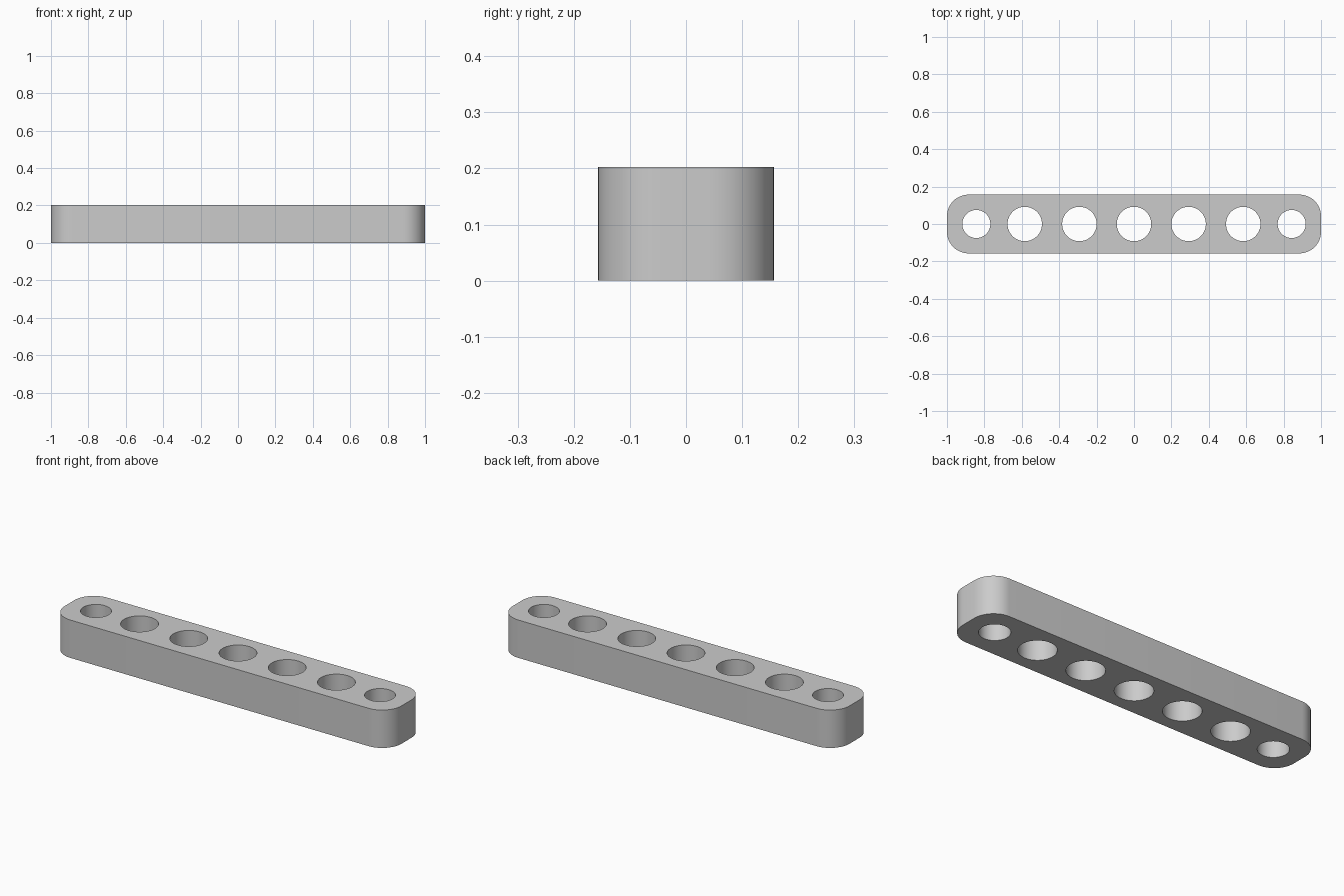
import bpy
import bmesh
import math
from mathutils import Matrix, Vector

LENGTH, WIDTH, HEIGHT = 2.0, 0.314, 0.203
CORNER = 0.115
PITCH, HOLE = 0.292, 0.092
END_X, END_HOLE = 0.843, 0.075

default = bpy.data.objects.get("Cube")
if default:
    bpy.data.objects.remove(default, do_unlink=True)

grey = bpy.data.materials.new("plain grey")
grey.use_nodes = True
grey.diffuse_color = (0.6, 0.6, 0.6, 1)
grey.node_tree.nodes["Principled BSDF"].inputs["Base Color"].default_value = grey.diffuse_color


def make_object(name, bm):
    mesh = bpy.data.meshes.new(name)
    bm.to_mesh(mesh)
    bm.free()
    mesh.materials.append(grey)
    obj = bpy.data.objects.new(name, mesh)
    bpy.context.collection.objects.link(obj)
    return obj


# Bar: a block with its upright edges rounded
bm = bmesh.new()
bmesh.ops.create_cube(bm, size=1)
bmesh.ops.scale(bm, vec=Vector((LENGTH, WIDTH, HEIGHT)), verts=bm.verts)
bmesh.ops.translate(bm, vec=Vector((0, 0, HEIGHT / 2)), verts=bm.verts)
upright = [e for e in bm.edges if abs(e.verts[0].co.z - e.verts[1].co.z) > HEIGHT / 2]
bmesh.ops.bevel(bm, geom=upright, offset=CORNER, segments=12, profile=0.5, affect='EDGES')
bar = make_object("bar", bm)

# Hole cutters: five wide ones in a row, a narrower one at each end
holes = [(i * PITCH, HOLE) for i in range(-2, 3)]
holes += [(side * END_X, END_HOLE) for side in (-1, 1)]
bm = bmesh.new()
for x, radius in holes:
    bmesh.ops.create_cone(bm, cap_ends=True, segments=64, radius1=radius, radius2=radius,
                          depth=HEIGHT * 2, matrix=Matrix.Translation((x, 0, HEIGHT / 2)))
cutter = make_object("hole_cutter", bm)
cutter.hide_render = True

# Cut the holes through the bar
cut = bar.modifiers.new("holes", 'BOOLEAN')
cut.operation = 'DIFFERENCE'
cut.solver = 'EXACT'
cut.object = cutter
bpy.ops.object.select_all(action='DESELECT')
bar.select_set(True)
bpy.context.view_layer.objects.active = bar
bpy.ops.object.modifier_apply(modifier=cut.name)
bpy.data.objects.remove(cutter, do_unlink=True)

# Smooth round walls, crisp rims
bpy.ops.object.shade_smooth_by_angle(angle=math.radians(30))
